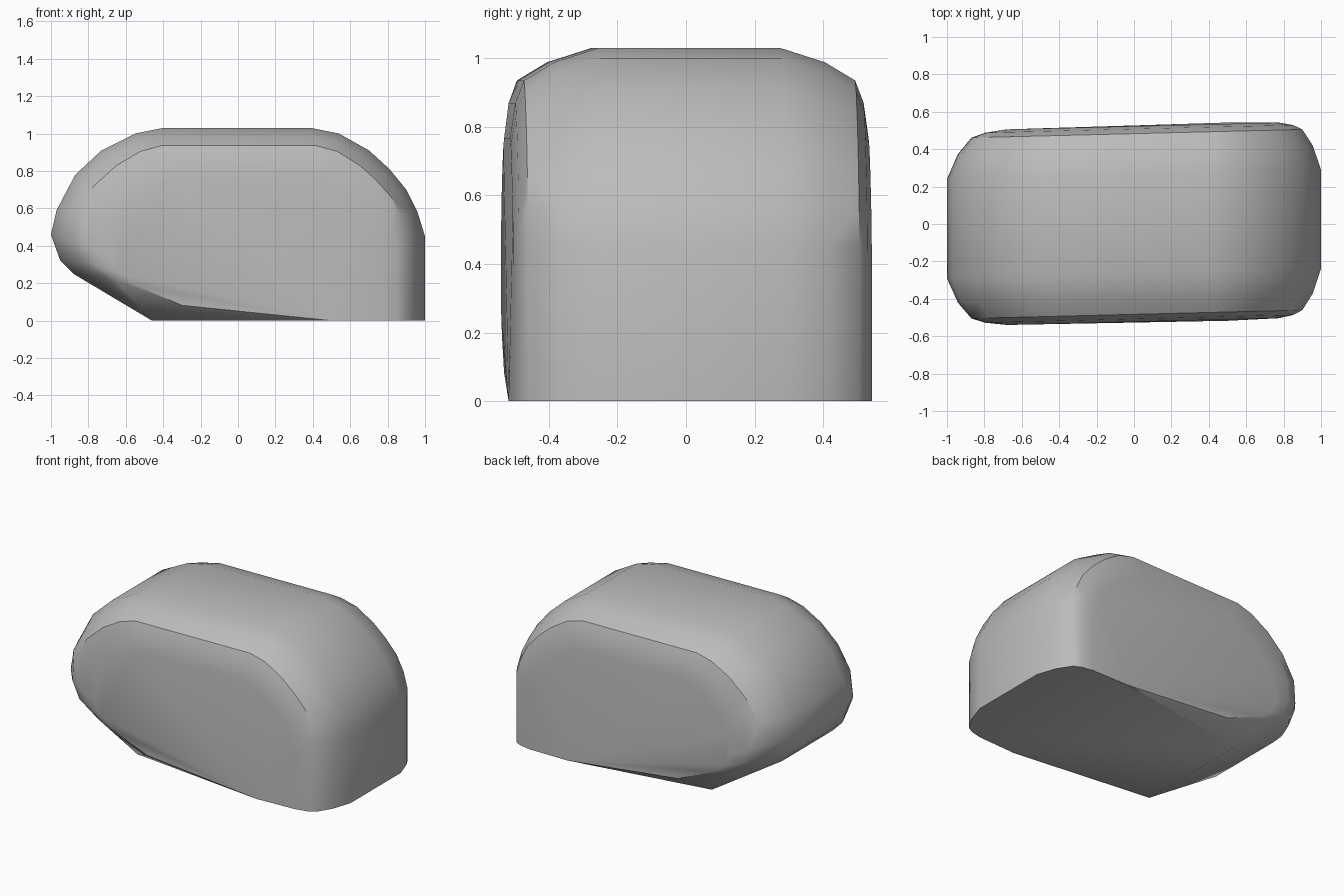
import bpy
import bmesh
import math

if "Cube" in bpy.data.objects:
    bpy.data.objects.remove(bpy.data.objects["Cube"], do_unlink=True)

# Centre outline and the smaller outline of the side faces (x, z)
OUTER = [(-.46, 0), (-.88, .25), (-.95, .32), (-1, .46), (-.97, .59), (-.87, .78),
         (-.73, .91), (-.55, 1), (-.4, 1.03), (.39, 1.03), (.54, 1), (.7, .91),
         (.81, .81), (.9, .7), (.96, .58), (1, .45), (1, 0)]
SIDE = [(-.41, .1), (-.71, .23), (-.82, .31), (-.87, .42), (-.86, .57), (-.77, .72),
        (-.65, .83), (-.52, .905), (-.41, .935), (.42, .935), (.53, .905), (.65, .83),
        (.74, .75), (.82, .66), (.87, .56), (.9, .45), (.9, 0)]
SHEAR = .025


def blend(t):
    return [(a + (c - a) * t, b + (d - b) * t) for (a, b), (c, d) in zip(OUTER, SIDE)]


def shrink(s):
    return [(.2 + (x - .2) * s, z * s) for x, z in SIDE]


# Cross-sections from the middle out to the gently domed side faces
middle = blend(.44)
middle[0] = OUTER[0]
sections = [(.265, OUTER), (.395, middle), (.483, SIDE),
            (.508, shrink(.93)), (.523, shrink(.82)), (.53, [(.5, 0)])]

bm = bmesh.new()
for y, outline in sections:
    for side in (-1, 1):
        for x, z in outline:
            bm.verts.new((x, side * y + SHEAR * x, z))

# Wrap one closed skin around the sections
hull = bmesh.ops.convex_hull(bm, input=bm.verts[:])
loose = {v for v in hull["geom_interior"] + hull["geom_unused"]
         if isinstance(v, bmesh.types.BMVert)}
bmesh.ops.delete(bm, geom=[v for v in loose if v.is_valid], context='VERTS')
bmesh.ops.dissolve_limit(bm, angle_limit=math.radians(.5), verts=bm.verts[:], edges=bm.edges[:])
bmesh.ops.recalc_face_normals(bm, faces=bm.faces[:])

mesh = bpy.data.meshes.new("rounded_block")
bm.to_mesh(mesh)
bm.free()
block = bpy.data.objects.new("rounded_block", mesh)
bpy.context.collection.objects.link(block)

# Plain grey material
grey = bpy.data.materials.new("light_grey")
grey.use_nodes = True
colour = (.5, .5, .5, 1)
grey.diffuse_color = colour
grey.node_tree.nodes["Principled BSDF"].inputs["Base Color"].default_value = colour
mesh.materials.append(grey)

bpy.context.view_layer.objects.active = block
block.select_set(True)
bpy.ops.object.shade_smooth_by_angle(angle=math.radians(35))
